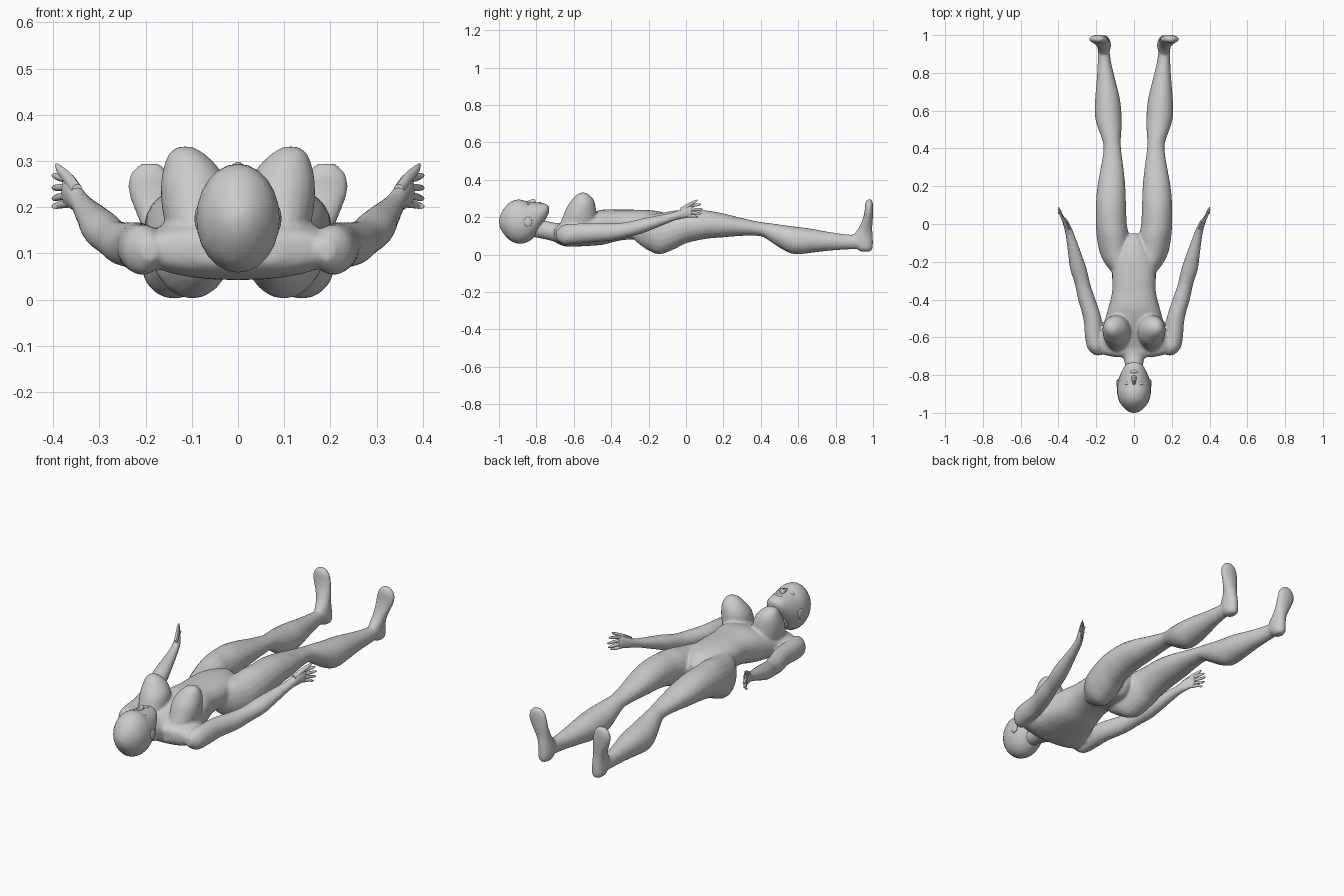
import bpy, bmesh
from math import sin, cos, pi


def spline(rows, n=3):
    """Catmull-Rom interpolation through section rows."""
    out = []
    for i in range(len(rows) - 1):
        p = [rows[max(0, min(len(rows) - 1, i + k))] for k in (-1, 0, 1, 2)]
        for s in range(n):
            t = s / n
            out.append([0.5 * (2 * b + (c - a) * t + (2 * a - 5 * b + 4 * c - d) * t * t
                               + (3 * b - a - 3 * c + d) * t ** 3) for a, b, c, d in zip(*p)])
    return out + [list(rows[-1])]


def loft(name, rows, axis='y', sides=20, side=1, power=1.0):
    """Rows: (position, x centre, x radius, low, high) of the other axis."""
    bm = bmesh.new()
    rings = []
    for t, xc, rx, lo, hi in spline(rows):
        ring = []
        for i in range(sides):
            a = 2 * pi * i / sides
            c, s = cos(a), sin(a)
            c = abs(c) ** power * (1 if c > 0 else -1)
            s = abs(s) ** power * (1 if s > 0 else -1)
            x, o = side * (xc + rx * c), (lo + hi) / 2 + (hi - lo) / 2 * s
            ring.append(bm.verts.new((x, t, o) if axis == 'y' else (x, o, t)))
        rings.append(ring)
    for r, q in zip(rings, rings[1:]):
        for i in range(sides):
            j = (i + 1) % sides
            bm.faces.new((r[i], r[j], q[j], q[i]))
    bm.faces.new(rings[0])
    bm.faces.new(rings[-1])
    bmesh.ops.recalc_face_normals(bm, faces=bm.faces)
    me = bpy.data.meshes.new(name)
    bm.to_mesh(me)
    bm.free()
    ob = bpy.data.objects.new(name, me)
    bpy.context.collection.objects.link(ob)
    return ob


def ball(name, loc, scale):
    bpy.ops.mesh.primitive_uv_sphere_add(segments=16, ring_count=10, location=loc)
    ob = bpy.context.object
    ob.name, ob.scale = name, scale
    return ob


def select(obs):
    bpy.ops.object.select_all(action='DESELECT')
    for o in obs:
        o.select_set(True)
    bpy.context.view_layer.objects.active = obs[0]


# Torso with tapering pelvis, and neck
body = [loft("body", [
    (-.705, 0, .10, .075, .145), (-.685, 0, .18, .058, .16), (-.65, 0, .212, .045, .172),
    (-.60, 0, .195, .042, .19), (-.55, 0, .168, .045, .21), (-.45, 0, .138, .052, .24),
    (-.36, 0, .116, .074, .24), (-.28, 0, .116, .08, .24), (-.20, 0, .115, .06, .238),
    (-.14, 0, .09, .06, .23), (-.09, 0, .055, .07, .215), (-.05, 0, .02, .11, .18)],
    sides=28, power=.85),
    loft("neck", [(-.85, 0, .05, .10, .20), (-.77, 0, .045, .085, .185),
                  (-.70, 0, .06, .068, .17), (-.65, 0, .10, .05, .17)])]

leg = [(-.30, .065, .025, .10, .17), (-.25, .072, .05, .055, .205), (-.20, .085, .075, .022, .215),
       (-.14, .10, .085, .001, .222), (-.06, .112, .086, .03, .236), (0, .12, .082, .06, .238),
       (.10, .122, .08, .083, .237), (.20, .12, .074, .092, .22), (.30, .116, .06, .10, .195),
       (.40, .115, .046, .098, .174), (.45, .12, .05, .07, .168), (.52, .13, .065, .025, .158),
       (.58, .137, .071, .002, .15), (.66, .14, .066, .008, .14), (.76, .148, .05, .02, .122),
       (.86, .157, .035, .027, .108), (.93, .16, .03, .03, .105)]
# Foot sections run upward from heel to toes
foot = [(.016, .158, .016, .935, .985), (.03, .158, .031, .915, .997), (.06, .158, .036, .895, 1.0),
        (.10, .160, .035, .893, .999), (.14, .166, .036, .922, .996), (.19, .178, .044, .945, .999),
        (.235, .188, .050, .955, 1.001), (.27, .191, .043, .958, 1.0), (.294, .190, .022, .967, .994)]
arm = [(-.695, .19, .018, .085, .125), (-.66, .203, .042, .055, .158), (-.60, .212, .047, .056, .165),
       (-.50, .22, .048, .065, .168), (-.40, .25, .046, .074, .168), (-.32, .272, .041, .092, .173),
       (-.24, .294, .044, .111, .192), (-.16, .313, .036, .142, .208), (-.06, .338, .024, .182, .229),
       (-.01, .354, .019, .192, .255), (.025, .370, .014, .2, .27), (.036, .375, .009, .21, .262)]
# Breast sections run upward and lean towards the waist
breast = [(.15, .09, .065, -.68, -.48), (.20, .092, .073, -.66, -.48), (.25, .095, .072, -.64, -.482),
          (.29, .103, .057, -.612, -.492), (.318, .112, .036, -.588, -.515), (.331, .114, .014, -.565, -.538)]
for s in (1, -1):
    body += [loft("leg", leg, side=s), loft("foot", foot, 'z', side=s),
             loft("arm", arm, side=s), loft("breast", breast, 'z', side=s)]

# Blend the body parts into one skin
select(body)
bpy.ops.object.join()
skin = body[0]
m = skin.modifiers.new("blend", 'REMESH')
m.mode, m.voxel_size = 'VOXEL', .007
m = skin.modifiers.new("soften", 'SMOOTH')
m.factor, m.iterations = .5, 5
select([skin])
bpy.ops.object.convert(target='MESH')
parts = [skin]

# Head, from crown to chin
parts.append(loft("head", [
    (-1.0, 0, .006, .17, .182), (-.992, 0, .03, .14, .212), (-.97, 0, .057, .105, .25),
    (-.935, 0, .08, .072, .284), (-.89, 0, .09, .058, .294), (-.85, 0, .088, .066, .284),
    (-.81, 0, .078, .095, .28), (-.77, 0, .06, .155, .276), (-.745, 0, .042, .20, .268),
    (-.733, 0, .018, .225, .255)], sides=24))

# Face features
parts.append(loft("nose", [(-.86, 0, .006, .265, .283), (-.83, 0, .011, .265, .294),
                           (-.812, 0, .014, .265, .299), (-.803, 0, .007, .265, .284)], sides=10))
parts.append(ball("lips", (0, -.782, .274), (.02, .009, .008)))
for s in (1, -1):
    parts.append(ball("eye", (s * .033, -.845, .268), (.015, .009, .008)))
    parts.append(ball("ear", (s * .086, -.845, .175), (.008, .022, .026)))

    # Fingers: (base z, tip z, tip y), then the thumb
    for z0, z1, y1 in ((.208, .202, .065), (.226, .219, .083), (.243, .242, .09), (.26, .268, .08)):
        zm = (z0 + z1) / 2
        parts.append(loft("finger", [
            (.01, .364, .009, z0 - .009, z0 + .009), (.05, .385, .008, zm - .008, zm + .008),
            (y1 - .01, .397, .006, z1 - .006, z1 + .006), (y1, .401, .002, z1 - .002, z1 + .002)],
            sides=10, side=s))
    parts.append(loft("thumb", [
        (-.03, .348, .012, .22, .25), (.01, .366, .011, .247, .274),
        (.045, .385, .008, .271, .290), (.062, .393, .003, .287, .295)], sides=10, side=s))

select(parts)
bpy.ops.object.shade_smooth_by_angle(angle=.7)
